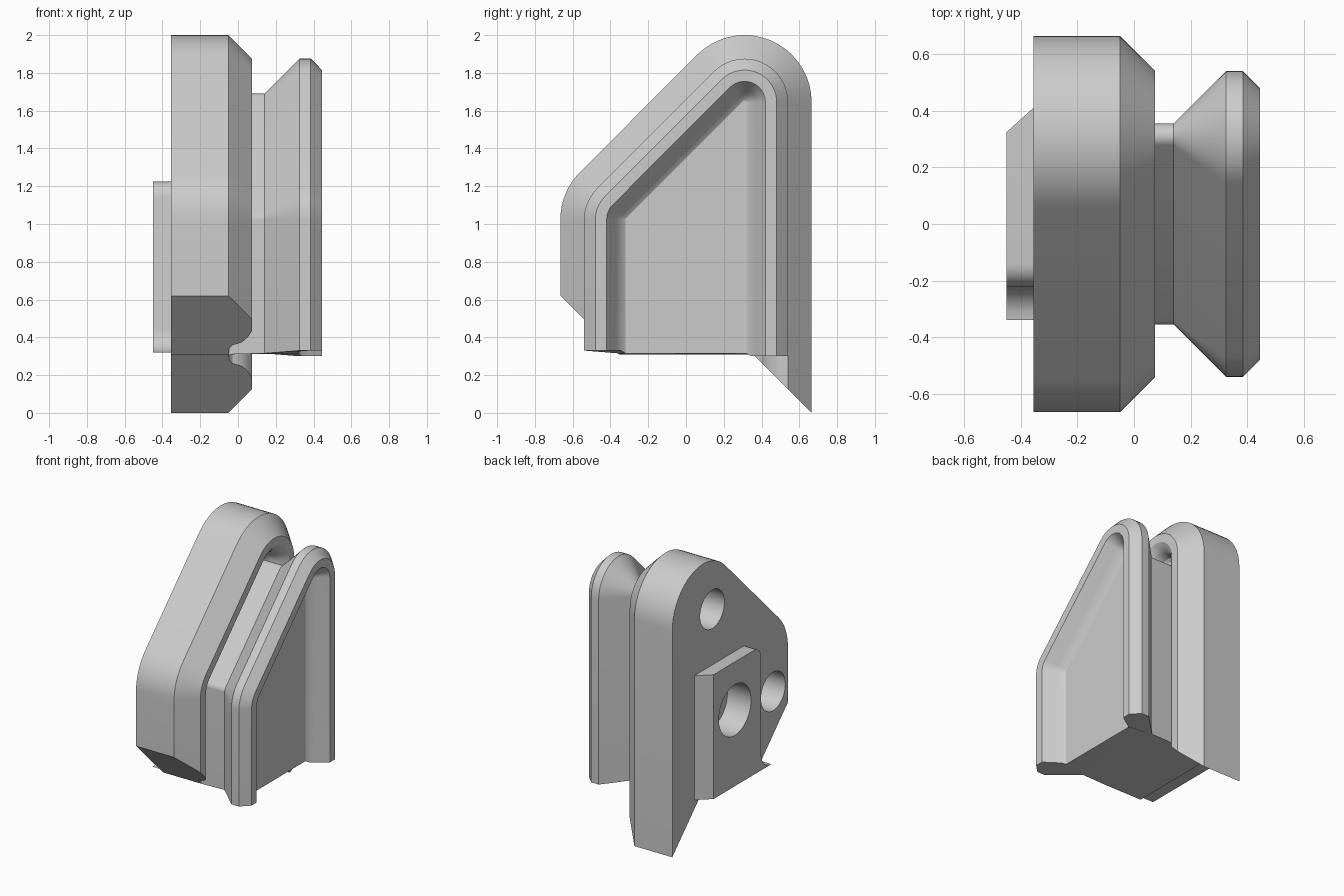
import bpy, bmesh
from math import cos, sin, radians, pi

old = bpy.data.objects.get("Cube")
if old:
    bpy.data.objects.remove(old, do_unlink=True)

grey = bpy.data.materials.new("plain_grey")
grey.use_nodes = True
grey.diffuse_color = (0.6, 0.6, 0.6, 1)
grey.node_tree.nodes["Principled BSDF"].inputs["Base Color"].default_value = (0.6, 0.6, 0.6, 1)


def finish(bm, name):
    bmesh.ops.recalc_face_normals(bm, faces=bm.faces)
    mesh = bpy.data.meshes.new(name)
    bm.to_mesh(mesh)
    bm.free()
    mesh.materials.append(grey)
    obj = bpy.data.objects.new(name, mesh)
    bpy.context.collection.objects.link(obj)
    return obj


def activate(obj):
    bpy.ops.object.select_all(action='DESELECT')
    obj.select_set(True)
    bpy.context.view_layer.objects.active = obj


def drill(obj, y, z, radius, x_end):
    """Blind round hole from the -x side, ending at x_end."""
    start = -0.7
    bpy.ops.mesh.primitive_cylinder_add(
        vertices=48, radius=radius, depth=x_end - start,
        location=((start + x_end) / 2, y, z), rotation=(0, pi / 2, 0))
    cutter = bpy.context.object
    cutter.hide_render = True
    mod = obj.modifiers.new("hole", 'BOOLEAN')
    mod.operation, mod.solver, mod.object = 'DIFFERENCE', 'EXACT', cutter
    activate(obj)
    bpy.ops.object.modifier_apply(modifier=mod.name)
    bpy.data.objects.remove(cutter, do_unlink=True)


# Cross-section as (x, inset from outline): slab, its lip, web, flange, recess
RADIUS = 0.355
CORE = 0.31
slab = [(-0.355, 0), (-0.05, 0), (0.075, 0.125), (0.075, 0.185), (0.052, 0.22),
        (0.02, 0.247), (-0.03, 0.262), (-0.046, 0.28), (-0.05, CORE)]
flange = [(0.14, CORE), (0.325, 0.125), (0.385, 0.125), (0.445, 0.185),
          (0.445, 0.245), (0.375, 0.295), (0.335, 0.32), (0.32, 0.345)]


def ring(bm, x, inset, z_rear, z_front):
    """Arch outline at one x, from the rear foot over the top to the front foot."""
    r = RADIUS - inset
    pts = [(CORE + r, z_rear)]
    for i in range(19):
        a = radians(i * 7.5)
        pts.append((CORE + r * cos(a), 1.645 + r * sin(a)))
    for i in range(9):
        a = radians(135 + i * 45 / 8)
        pts.append((-CORE + r * cos(a), 1.024 + r * sin(a)))
    pts.append((-CORE - r, z_front))
    return [bm.verts.new((x, y, z)) for y, z in pts]


# Main body
bm = bmesh.new()
slab_rings = [ring(bm, x, d, d, 0.62 - d) for x, d in slab]
flange_rings = [ring(bm, x, d, 0.30, 0.33) for x, d in flange]
for v in (flange_rings[0][0], flange_rings[0][-1], flange_rings[-1][0], flange_rings[-1][-1]):
    v.co.z = CORE + 0.005
rings = slab_rings + flange_rings
for a, b in zip(rings, rings[1:]):
    for i in range(len(a) - 1):
        bm.faces.new((a[i], a[i + 1], b[i + 1], b[i]))
edge = RADIUS
core_rear = bm.verts.new((-0.355, edge, CORE))
core_front = bm.verts.new((-0.355, -edge, CORE))
bm.faces.new(rings[0] + [core_front, core_rear])
bm.faces.new(rings[-1])
for end, core in ((0, core_rear), (-1, core_front)):
    bm.faces.new([r[end] for r in slab_rings] + [core])
    bm.faces.new([r[end] for r in flange_rings])
joints = [slab_rings[-1], flange_rings[0], flange_rings[-1]]
bm.faces.new([core_rear] + [r[0] for r in joints]
             + [r[-1] for r in reversed(joints)] + [core_front])
body = finish(bm, "grooved_body")

# Raised pad with a rounded top corner, flared foot and one bevelled side
outline = [(0.42, 0.32), (0.42, 1.225)]
outline += [(-0.14 - 0.08 * sin(radians(a)), 1.145 + 0.08 * cos(radians(a)))
            for a in range(0, 91, 15)]
outline += [(-0.34 + 0.12 * cos(radians(a)), 0.44 - 0.12 * sin(radians(a)))
            for a in range(0, 91, 15)]
bm = bmesh.new()
inner = [bm.verts.new((-0.345, y, z)) for y, z in outline]
outer = [bm.verts.new((-0.45, min(y, 0.325), z)) for y, z in outline]
bm.faces.new(inner)
bm.faces.new(outer)
for i in range(len(inner)):
    j = (i + 1) % len(inner)
    bm.faces.new((inner[i], inner[j], outer[j], outer[i]))
pad = finish(bm, "raised_pad")

# Round holes
for part in (body, pad):
    drill(part, 0.08, 0.875, 0.185, -0.26)
drill(body, 0.205, 1.63, 0.14, -0.1)
drill(body, -0.495, 0.765, 0.14, -0.1)

for part in (body, pad):
    activate(part)
    bpy.ops.object.shade_smooth_by_angle(angle=radians(28))
